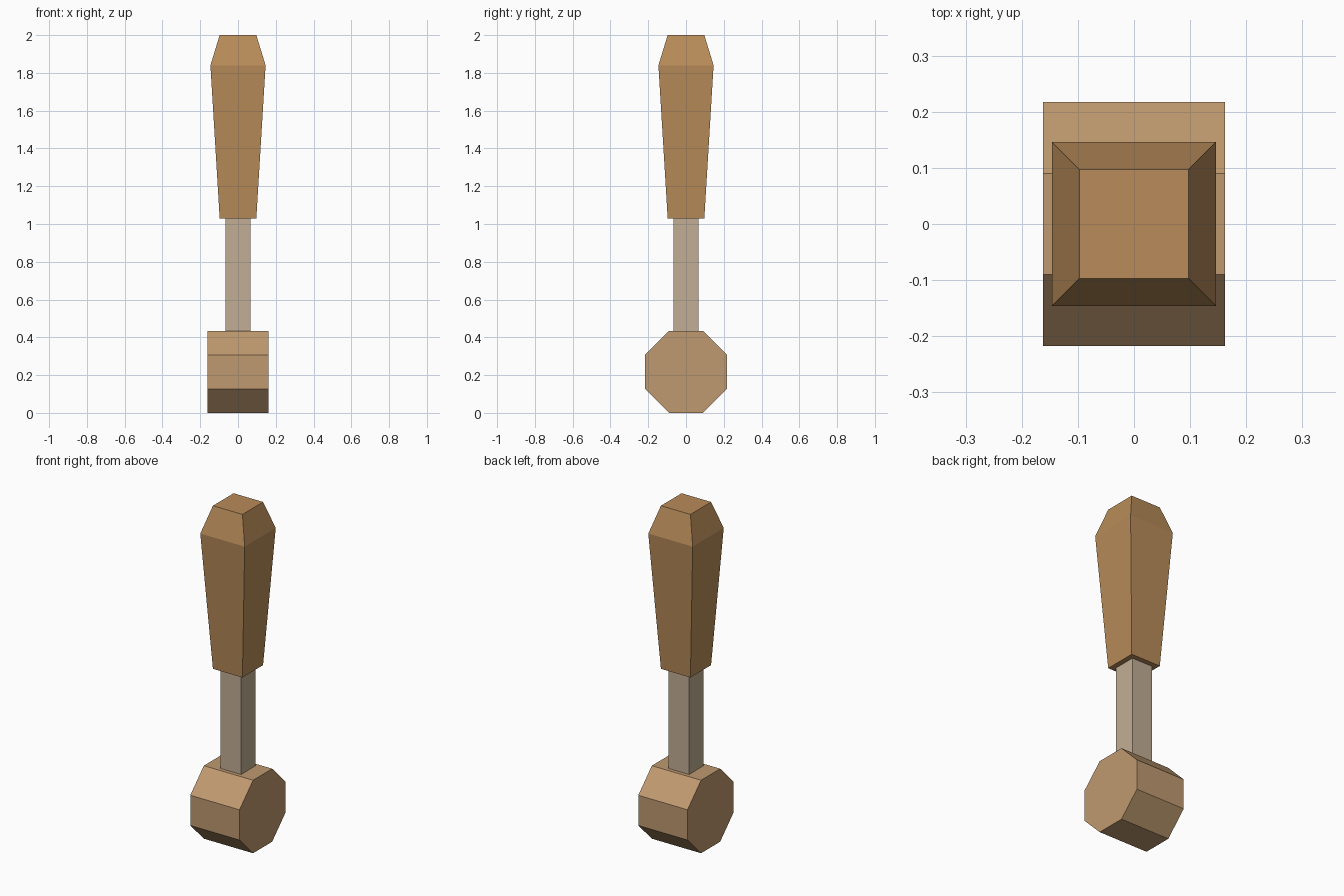
import bpy, bmesh, math

if "Cube" in bpy.data.objects:
    bpy.data.objects.remove(bpy.data.objects["Cube"])


def material(name, rgb):
    mat = bpy.data.materials.new(name)
    mat.diffuse_color = (*rgb, 1)
    mat.use_nodes = True
    mat.node_tree.nodes["Principled BSDF"].inputs["Base Color"].default_value = mat.diffuse_color
    return mat


def loft(name, rings, mat):
    """Flat-faced solid skinned through rings of points, capped at both ends."""
    bm = bmesh.new()
    loops = [[bm.verts.new(p) for p in ring] for ring in rings]
    n = len(loops[0])
    for a, b in zip(loops, loops[1:]):
        for i in range(n):
            j = (i + 1) % n
            bm.faces.new((a[i], a[j], b[j], b[i]))
    bm.faces.new(loops[0][::-1])
    bm.faces.new(loops[-1])
    bmesh.ops.recalc_face_normals(bm, faces=bm.faces[:])
    mesh = bpy.data.meshes.new(name)
    bm.to_mesh(mesh)
    bm.free()
    mesh.materials.append(mat)
    obj = bpy.data.objects.new(name, mesh)
    bpy.context.collection.objects.link(obj)
    return obj


def square(half, z):
    return [(sx * half, sy * half, z) for sx, sy in ((-1, -1), (1, -1), (1, 1), (-1, 1))]


def octagon(x, apothem):
    r = apothem / math.cos(math.pi / 8)
    angles = [math.pi / 8 + i * math.pi / 4 for i in range(8)]
    return [(x, r * math.cos(a), apothem + r * math.sin(a)) for a in angles]


# Octagonal head lying along x
loft("head", [octagon(-0.162, 0.217), octagon(0.162, 0.217)],
     material("light_wood", (0.52, 0.32, 0.16)))

# Square shaft between head and handle
loft("shaft", [square(0.067, 0.434), square(0.067, 1.03)],
     material("pale_shaft", (0.54, 0.42, 0.30)))

# Flared square handle with a tapered end
loft("handle", [square(0.097, 1.03), square(0.146, 1.84), square(0.097, 2.0)],
     material("handle_wood", (0.48, 0.26, 0.10)))
